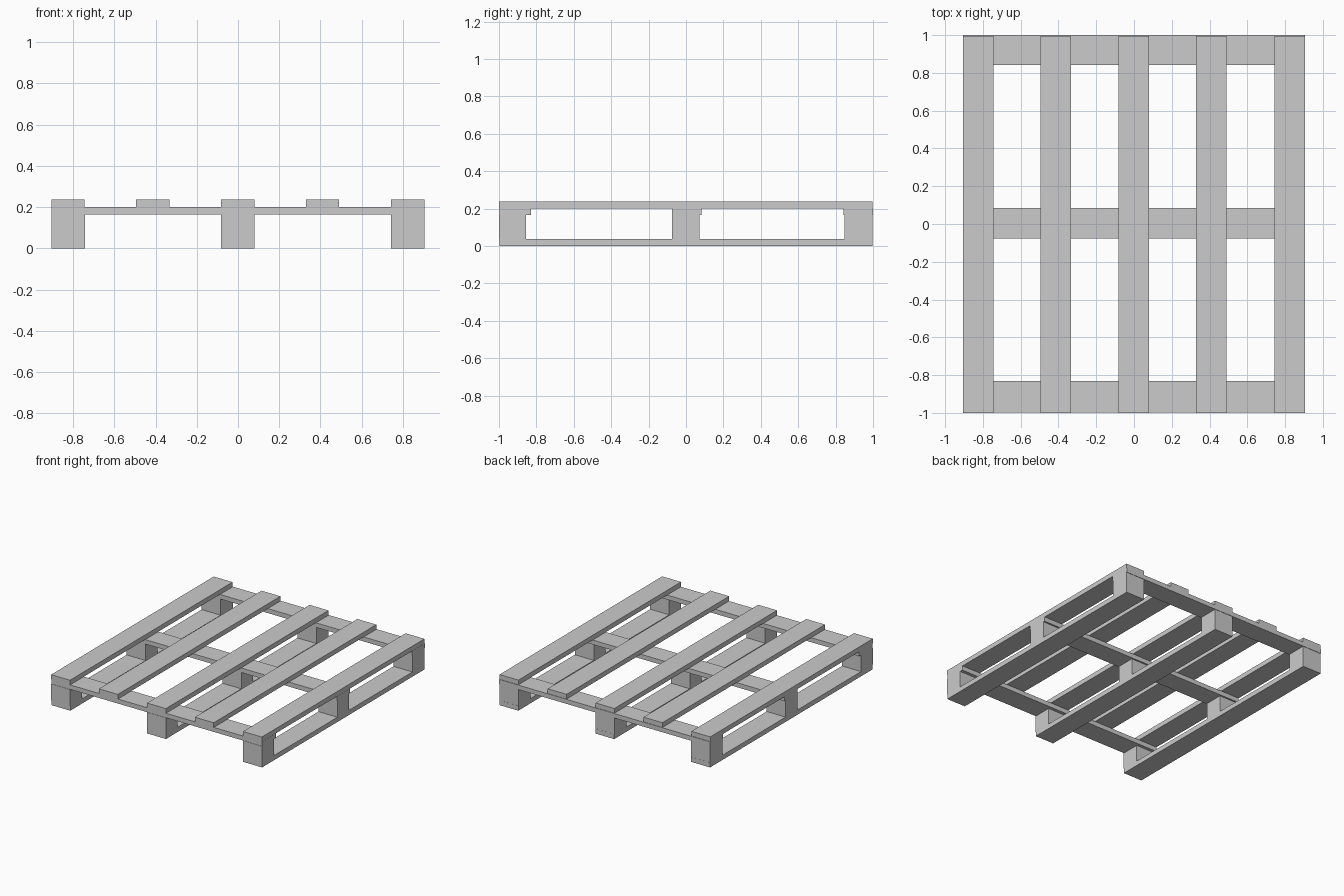
import bpy

if "Cube" in bpy.data.objects:
    bpy.data.objects.remove(bpy.data.objects["Cube"])


def box(name, x, y, z):
    """Axis-aligned board given its (min, max) range on each axis."""
    bpy.ops.mesh.primitive_cube_add(size=1)
    ob = bpy.context.object
    ob.name = name
    for v in ob.data.vertices:
        v.co = [r[0] if c < 0 else r[1] for c, r in zip(v.co, (x, y, z))]
    return ob


RUNNER_X = {"left": (-0.906, -0.743), "middle": (-0.082, 0.08), "right": (0.743, 0.906)}
CROSS_Y = {"front": (-0.998, -0.83), "centre": (-0.076, 0.084), "back": (0.842, 1.0)}
BLOCK_Y = {"front": (-1.0, -0.855), "centre": (-0.074, 0.071), "back": (0.847, 0.997)}
Z_RUNNER, Z_CROSS, Z_DECK, Z_TOP = 0.037, 0.165, 0.2, 0.237

# bottom runners with three spacer blocks each
for side, xs in RUNNER_X.items():
    box(f"{side}_runner", xs, (-0.998, 0.998), (0, Z_RUNNER))
    for place, ys in BLOCK_Y.items():
        box(f"{side}_{place}_block", xs, ys, (Z_RUNNER, Z_CROSS))

# cross boards tying the runners together
for place, ys in CROSS_Y.items():
    box(f"{place}_cross_board", (-0.906, 0.906), ys, (Z_CROSS, Z_DECK))

# top deck boards
for i, cx in enumerate((-0.825, -0.414, -0.001, 0.41, 0.824)):
    box(f"deck_board_{i + 1}", (cx - 0.081, cx + 0.081), (-1.0, 0.996), (Z_DECK, Z_TOP))
